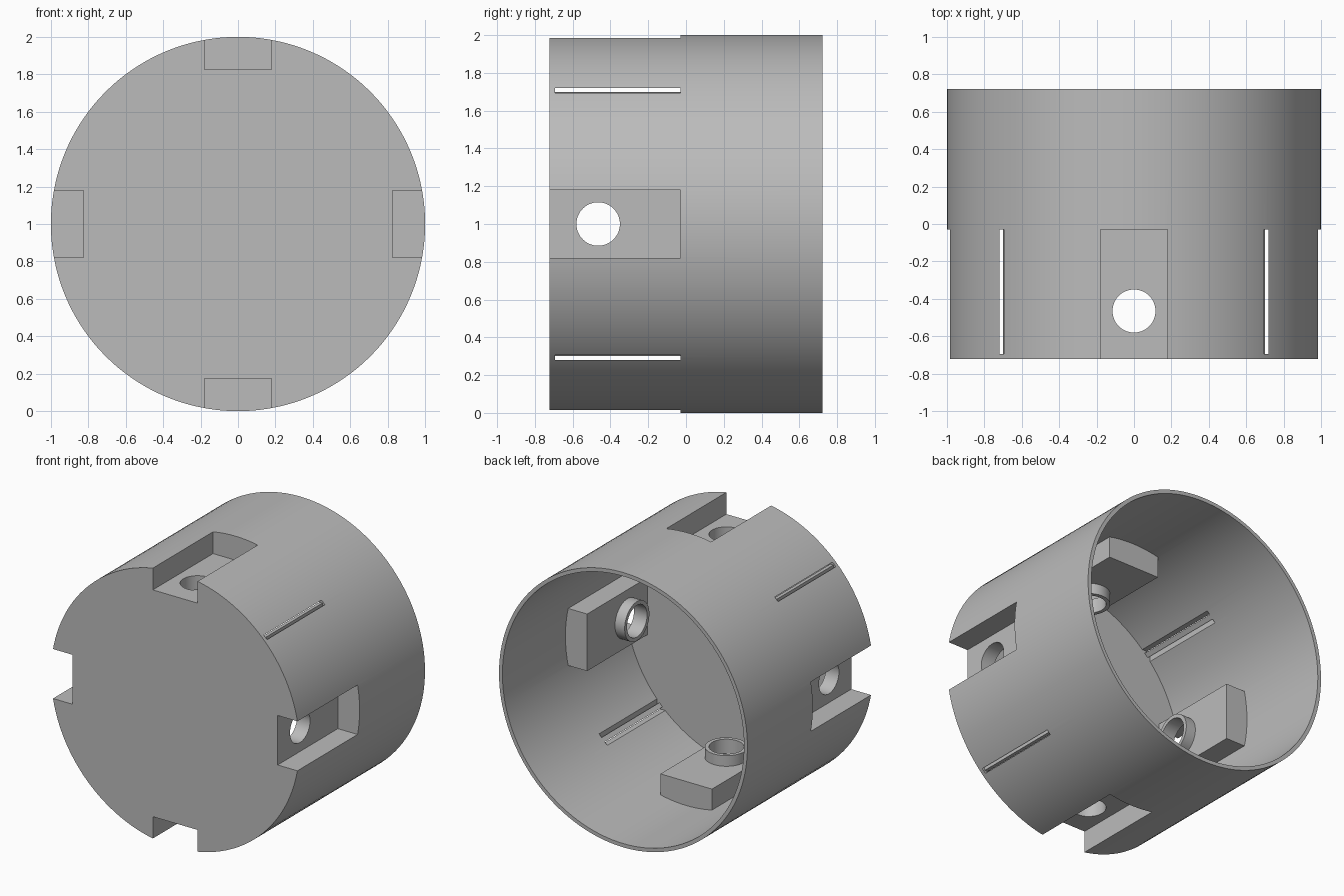
import bpy
from math import pi, radians
from mathutils import Matrix, Vector

cube = bpy.data.objects.get("Cube")
if cube:
    bpy.data.objects.remove(cube, do_unlink=True)

HALF = 0.722          # half length along y
WALL = 0.0275         # wall thickness everywhere
POCKET_W = 0.18       # pocket half width
POCKET_R = 0.825      # pocket floor distance from the axis
POCKET_END = -0.03
HOLE_R = 0.115
HOLE_Y = -0.465
CENTRE = Matrix.Translation((0, 0, 1))

grey = bpy.data.materials.new("plain grey")
grey.use_nodes = True
colour = (0.5, 0.5, 0.5, 1)
grey.diffuse_color = colour
grey.node_tree.nodes["Principled BSDF"].inputs["Base Color"].default_value = colour


def box(name, lo, hi, turn):
    """Box between two corners, turned about the drum axis."""
    bpy.ops.mesh.primitive_cube_add(size=1)
    ob = bpy.context.object
    ob.name = name
    lo, hi = Vector(lo), Vector(hi)
    place = Matrix.Translation((lo + hi) / 2) @ Matrix.Diagonal((*(hi - lo), 1))
    ob.data.transform(CENTRE @ Matrix.Rotation(turn, 4, 'Y') @ place)
    return ob


def rod(name, radius, start, end, sides, turn=0, along_y=True):
    """Cylinder along the drum axis, or radial at the screw hole position."""
    bpy.ops.mesh.primitive_cylinder_add(vertices=sides, radius=radius, depth=end - start)
    ob = bpy.context.object
    ob.name = name
    mid = (start + end) / 2
    if along_y:
        place = Matrix.Translation((0, mid, 0)) @ Matrix.Rotation(-pi / 2, 4, 'X')
    else:
        place = Matrix.Translation((0, HOLE_Y, mid))
    ob.data.transform(CENTRE @ Matrix.Rotation(turn, 4, 'Y') @ place)
    return ob


def combine(target, tool, operation):
    mod = target.modifiers.new(tool.name, 'BOOLEAN')
    mod.operation = operation
    mod.solver = 'EXACT'
    mod.object = tool
    bpy.context.view_layer.objects.active = target
    bpy.ops.object.modifier_apply(modifier=mod.name)
    bpy.data.objects.remove(tool, do_unlink=True)


# Drum: closed at the front, open at the back
drum = rod("drum_housing", 1, -HALF, HALF, 144)
combine(drum, rod("bore", 1 - WALL, WALL - HALF, HALF + 0.2, 144), 'DIFFERENCE')

turns = [i * pi / 2 for i in range(4)]

# Inner pocket walls and screw bosses
for t in turns:
    w = POCKET_W + WALL
    block = box("pocket_wall", (-w, -HALF + 0.01, POCKET_R - WALL),
                (w, POCKET_END + WALL, 0.975), t)
    combine(drum, block, 'UNION')
    combine(drum, rod("boss", HOLE_R + WALL, 0.72, 0.81, 64, t, False), 'UNION')

# Recessed pockets, screw holes and the thin corner slots
for t in turns:
    pocket = box("pocket", (-POCKET_W, -1, POCKET_R), (POCKET_W, POCKET_END, 1.2), t)
    combine(drum, pocket, 'DIFFERENCE')
    combine(drum, rod("hole", HOLE_R, 0.6, 0.95, 64, t, False), 'DIFFERENCE')
    for lo, hi in (((0.5, 0.70), (0.72, 0.72)), ((0.70, 0.5), (0.72, 0.72))):
        slot = box("slot", (lo[0], WALL - HALF, lo[1]), (hi[0], POCKET_END, hi[1]), t)
        combine(drum, slot, 'DIFFERENCE')

# Finish
drum.data.materials.clear()
drum.data.materials.append(grey)
for face in drum.data.polygons:
    face.material_index = 0
bpy.ops.object.select_all(action='DESELECT')
drum.select_set(True)
bpy.context.view_layer.objects.active = drum
bpy.ops.object.shade_smooth_by_angle(angle=radians(30))
